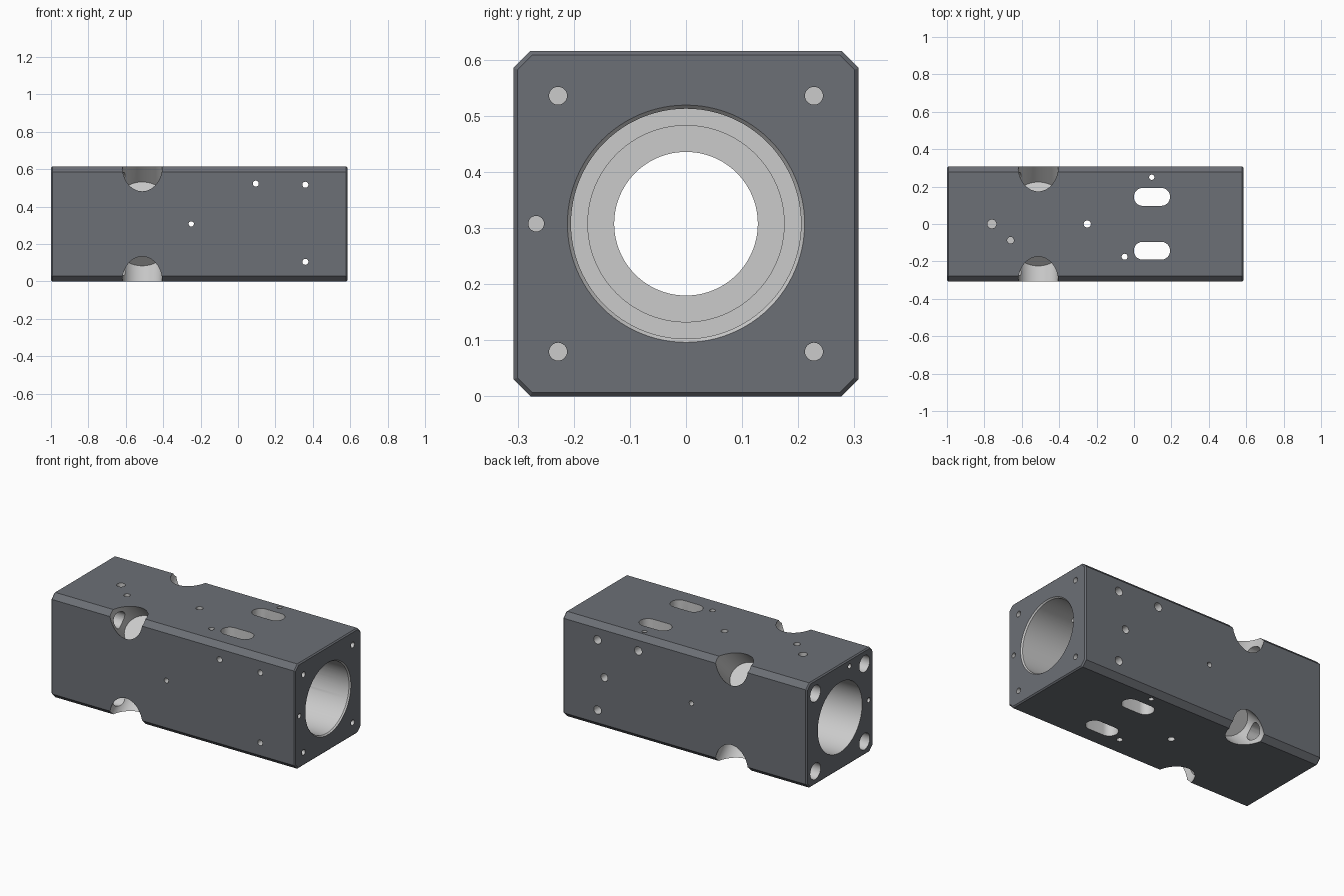
import bpy, bmesh, math
from mathutils import Vector, Matrix

if "Cube" in bpy.data.objects:
    bpy.data.objects.remove(bpy.data.objects["Cube"])

L, R = -1.0, 0.585          # left and right ends of the block
H = 0.3075                  # half width, also the height of the bore axis
C = 0.03                    # long edge chamfer


def material(name, rgb):
    m = bpy.data.materials.new(name)
    m.diffuse_color = (*rgb, 1)
    m.use_nodes = True
    m.node_tree.nodes["Principled BSDF"].inputs["Base Color"].default_value = m.diffuse_color
    return m


dark = material("dark_coating", (0.15, 0.16, 0.18))
bare = material("machined_metal", (0.55, 0.56, 0.58))


def to_object(name, bm, mat):
    bmesh.ops.recalc_face_normals(bm, faces=bm.faces)
    me = bpy.data.meshes.new(name)
    bm.to_mesh(me)
    bm.free()
    me.materials.append(mat)
    ob = bpy.data.objects.new(name, me)
    bpy.context.collection.objects.link(ob)
    return ob


def prism(name, ring, offset, mat, bevel=0):
    bm = bmesh.new()
    base = bm.faces.new([bm.verts.new(p) for p in ring])
    ext = bmesh.ops.extrude_face_region(bm, geom=[base])["geom"]
    bmesh.ops.translate(bm, vec=offset, verts=[g for g in ext if isinstance(g, bmesh.types.BMVert)])
    if bevel:
        off = Vector(offset).normalized()
        ends = [e for e in bm.edges if abs((e.verts[0].co - e.verts[1].co).dot(off)) < 1e-5]
        bmesh.ops.bevel(bm, geom=ends, offset=bevel, segments=1, affect='EDGES')
    return to_object(name, bm, mat)


# chamfered square block
q = H - C
section = [(q, -H), (H, -q), (H, q), (q, H), (-q, H), (-H, q), (-H, -q), (-q, -H)]
body = prism("housing_block", [(L, y, z + H) for y, z in section], (R - L, 0, 0), dark, 0.007)


def cut(cutter):
    cutter.hide_render = True
    mod = body.modifiers.new("cut", 'BOOLEAN')
    mod.operation, mod.solver, mod.object = 'DIFFERENCE', 'EXACT', cutter
    mod.material_mode = 'TRANSFER'
    bpy.context.view_layer.objects.active = body
    bpy.ops.object.modifier_apply(modifier=mod.name)
    bpy.data.objects.remove(cutter)


def hole(start, end, r, squash=1.0, sides=32):
    """Round cutter from start to end; squash narrows it across x."""
    a, b = Vector(start), Vector(end)
    d = (b - a).normalized()
    u = Vector((1, 0, 0)) if abs(d.x) < 0.5 else Vector((0, 1, 0))
    v = d.cross(u) * squash
    ring = [a + r * (math.cos(t) * u + math.sin(t) * v)
            for t in (2 * math.pi * i / sides for i in range(sides))]
    cut(prism("hole_cutter", ring, b - a, bare))


# stepped main bore, turned about the x axis
profile = [(L - .1, 0), (L - .1, .212), (L + .006, .205), (-.66, .205), (-.66, .128), (-.40, .128),
           (-.40, .175), (-.34, .175), (-.34, .205), (R - .008, .205), (R + .002, .213),
           (R + .1, .213), (R + .1, 0)]
bm = bmesh.new()
vs = [bm.verts.new((x, 0, r)) for x, r in profile]
es = [bm.edges.new(p) for p in zip(vs, vs[1:])]
bmesh.ops.spin(bm, geom=vs + es, axis=(1, 0, 0), cent=(0, 0, 0), angle=2 * math.pi, steps=96)
bmesh.ops.remove_doubles(bm, verts=bm.verts, dist=1e-5)
bmesh.ops.translate(bm, vec=(0, 0, H), verts=bm.verts)
cut(to_object("bore_cutter", bm, bare))

# four diagonal edge pockets, with screw passages and end holes at the same corners
for sy in (-1, 1):
    for sz in (-1, 1):
        def diagonal(t):
            return (-.512, sy * (H + t), H + sz * (H + t))
        hole(diagonal(.15), diagonal(-.15), .107, .88, 64)
        y, z = sy * .228, H + sz * .228
        hole((L - .1, y, z), (-.52, y, z), .048)
        hole((R + .1, y, z), (R - .12, y, z), .016)

# small locating holes in the two ends
hole((R + .1, -.267, H), (R - .06, -.267, H), .014)
hole((L - .1, -.267, H), (L + .06, -.267, H), .014)
hole((L - .1, -.09, .575), (L + .06, -.09, .575), .014)

# cross holes from front to back, wider at the back
for x, z in ((.095, .523), (.36, .517), (.36, .105)):
    hole((x, -.5, z), (x, .5, z), .016)
    hole((x, .5, z), (x, .2, z), .024)
hole((-.25, -.5, H), (-.25, .5, H), .014)
hole((.315, .5, H), (.315, 0, H), .022)

# vertical holes through the block
for x, y, r in ((.095, .25, .014), (-.05, -.175, .016), (-.25, 0, .019)):
    hole((x, y, -.2), (x, y, .9), r)

# blind holes in the top
hole((-.76, 0, .9), (-.76, 0, .56), .024)
hole((-.66, -.087, .9), (-.66, -.087, .56), .018)

# two rounded slots through top and bottom
for y in (.145, -.143):
    ring = []
    for cx, a0 in ((.145, -90), (.047, 90)):
        for i in range(17):
            a = math.radians(a0 + 180 * i / 16)
            ring.append((cx + .048 * math.cos(a), y + .048 * math.sin(a), -.2))
    cut(prism("slot_cutter", ring, (0, 0, 1.1), bare))

bpy.ops.object.select_all(action='DESELECT')
body.select_set(True)
bpy.context.view_layer.objects.active = body
bpy.ops.object.shade_smooth_by_angle(angle=math.radians(25))
